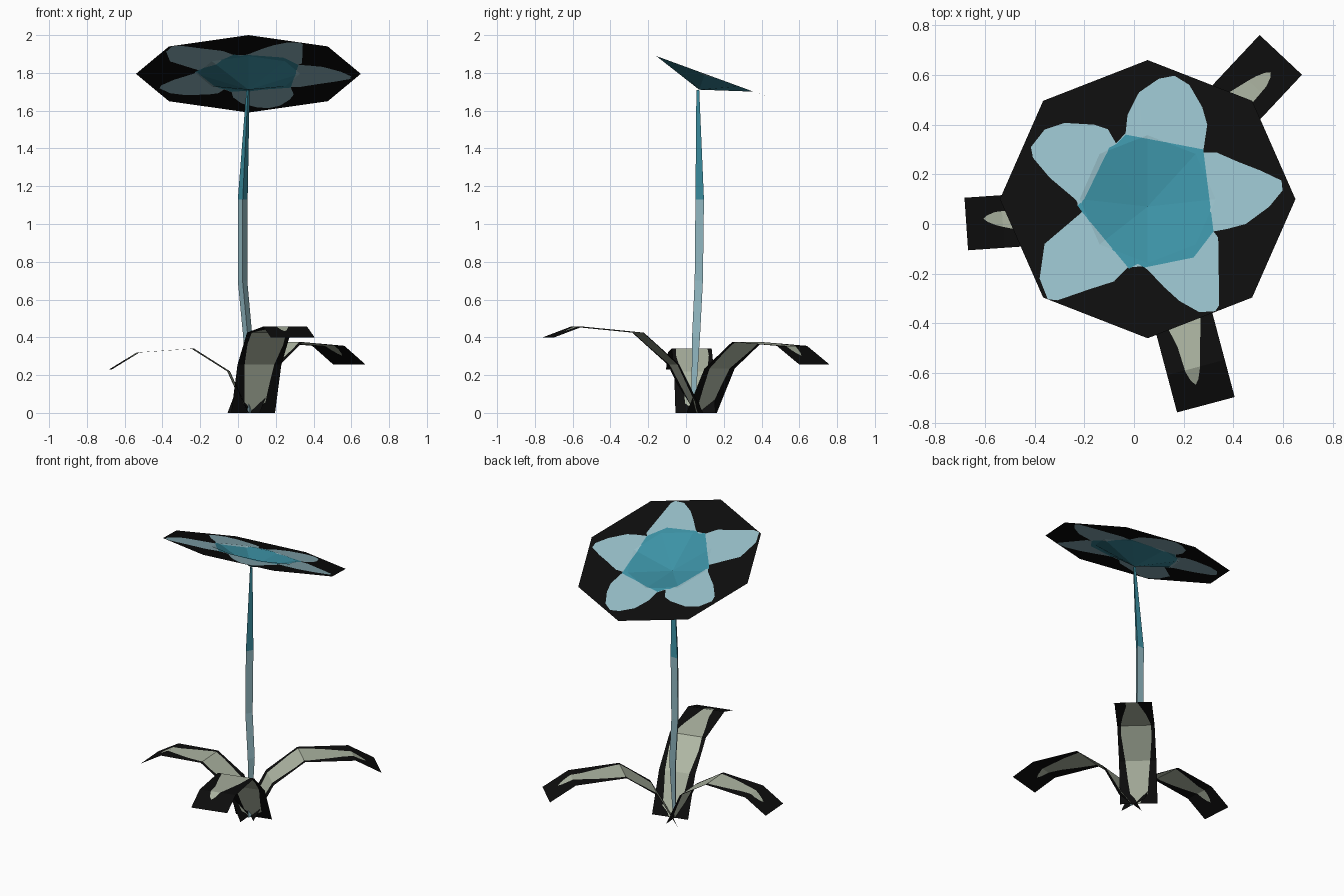
import bpy, bmesh, math
from mathutils import Vector

if "Cube" in bpy.data.objects:
    bpy.data.objects.remove(bpy.data.objects["Cube"])


def material(name, rgb):
    m = bpy.data.materials.new(name)
    m.diffuse_color = (*rgb, 1)
    m.use_nodes = True
    m.node_tree.nodes["Principled BSDF"].inputs["Base Color"].default_value = m.diffuse_color
    return m


BLACK = material("black", (0.004, 0.004, 0.004))
PALE = material("pale blue", (0.30, 0.505, 0.565))
TEAL = material("teal", (0.045, 0.285, 0.375))
GREEN = material("grey green", (0.42, 0.465, 0.365))


def finish(name, bm, mats):
    bmesh.ops.remove_doubles(bm, verts=bm.verts, dist=0.0005)
    me = bpy.data.meshes.new(name)
    bm.to_mesh(me)
    bm.free()
    for m in mats:
        me.materials.append(m)
    ob = bpy.data.objects.new(name, me)
    bpy.context.collection.objects.link(ob)


def lerp_table(table, t):
    for a, b in zip(table, table[1:]):
        if t <= b[0]:
            f = (t - a[0]) / (b[0] - a[0])
            return [p + (q - p) * f for p, q in zip(a[1:], b[1:])]
    return list(table[-1][1:])


# Flower head: tilted octagon with a sunken cone in the middle
APEX = Vector((0.055, 0.07))
MID = Vector((0.055, 0.10))


def octagon(s):
    return [MID + s * Vector((0.595 * math.cos(i * math.pi / 4), 0.56 * math.sin(i * math.pi / 4)))
            for i in range(8)]


rim, ring = octagon(1), octagon(0.46)
centre_patch = [(0.28, 0.29), (0.28, 0.30), (-0.034, 0.36), (-0.07, 0.323), (-0.10, 0.307), (-0.20, 0.10),
                (-0.227, 0.074), (-0.207, 0.046), (-0.02, -0.18), (0.014, -0.16), (0.042, -0.175),
                (0.24, -0.135), (0.32, -0.03)]
petals = [
    # right
    [(0.32, -0.03), (0.375, -0.02), (0.45, 0.0), (0.545, 0.07), (0.598, 0.135), (0.594, 0.175),
     (0.51, 0.215), (0.42, 0.25), (0.335, 0.287), (0.28, 0.287)],
    # back
    [(0.28, 0.30), (0.295, 0.40), (0.275, 0.47), (0.223, 0.56), (0.163, 0.597), (0.10, 0.585),
     (0.02, 0.53), (-0.026, 0.44), (-0.034, 0.365)],
    # back left
    [(-0.075, 0.323), (-0.10, 0.36), (-0.10, 0.38), (-0.16, 0.40), (-0.28, 0.407), (-0.36, 0.38),
     (-0.415, 0.31), (-0.407, 0.267), (-0.34, 0.187), (-0.235, 0.098)],
    # front left
    [(-0.207, 0.05), (-0.36, -0.08), (-0.38, -0.22), (-0.347, -0.303), (-0.307, -0.307),
     (-0.18, -0.263), (-0.08, -0.231), (-0.025, -0.175)],
    # front right
    [(0.04, -0.17), (0.07, -0.20), (0.122, -0.255), (0.183, -0.31), (0.263, -0.355),
     (0.327, -0.351), (0.343, -0.327), (0.339, -0.054), (0.32, -0.046)],
]
# the petals run clockwise/anticlockwise as drawn, joined in one closed outline
petal_outline = [p for petal in petals for p in petal]


def cast(poly, a):
    """Distance from the apex to an outline in direction a."""
    d, best = Vector((math.cos(a), math.sin(a))), 0.0
    pts = [Vector(p) - APEX for p in poly]
    for p, q in zip(pts, pts[1:] + pts[:1]):
        e = q - p
        den = d.x * e.y - d.y * e.x
        if abs(den) < 1e-9:
            continue
        r = (p.x * e.y - p.y * e.x) / den
        u = (p.x * d.y - p.y * d.x) / den
        if r > 0 and -1e-5 <= u <= 1 + 1e-5:
            best = max(best, r)
    return best


def flower():
    bm = bmesh.new()
    angles = {round(math.atan2(p[1] - APEX.y, p[0] - APEX.x), 4)
              for poly in (rim, ring, centre_patch, petal_outline) for p in poly}
    angles |= {round(i * math.tau / 72 - math.pi, 4) for i in range(72)}
    rays = []
    for a in sorted(angles):
        teal, fold, edge = cast(centre_patch, a), cast(ring, a), cast(rim, a)
        petal = max(teal, cast(petal_outline, a))
        radii = sorted([0, teal, fold, petal, edge])
        verts = []
        for r in radii:
            x, y = APEX.x + r * math.cos(a), APEX.y + r * math.sin(a)
            sink = 0.095 * max(0, 1 - r / fold)
            verts.append(bm.verts.new((x, y, 1.795 - 0.366 * (y - MID.y) - sink)))
        rays.append((verts, radii, teal, petal))
    for A, B in zip(rays, rays[1:] + rays[:1]):
        for k in range(4):
            quad = (A[0][k], A[0][k + 1], B[0][k + 1], B[0][k])
            r = (A[1][k] + A[1][k + 1] + B[1][k] + B[1][k + 1]) / 4
            f = bm.faces.new(quad)
            f.material_index = 2 if r < (A[2] + B[2]) / 2 else 1 if r < (A[3] + B[3]) / 2 else 0
    finish("flower_head", bm, [BLACK, PALE, TEAL])


flower()


# Stem: thin bent three-sided tube, teal at the top
def stem():
    bm = bmesh.new()
    path = [(0.058, 0.04, 0.0, 0.012), (0.052, 0.06, 0.40, 0.028), (0.024, 0.075, 0.70, 0.029),
            (0.025, 0.08, 1.13, 0.03), (0.053, 0.065, 1.71, 0.01)]
    rows = [[bm.verts.new((x + r * math.cos(a), y + r * math.sin(a), z))
             for a in (math.radians(-90 + 120 * i) for i in range(3))] for x, y, z, r in path]
    for k, (lo, hi) in enumerate(zip(rows, rows[1:])):
        for i in range(3):
            j = (i + 1) % 3
            bm.faces.new((lo[i], lo[j], hi[j], hi[i])).material_index = 1 if k == 3 else 0
    finish("stem", bm, [PALE, TEAL])


stem()

# Green leaf shape: (fraction of length, left edge, right edge) in half widths
BLADE = [(0, -0.05, 0.05), (0.03, -0.2, 0.2), (0.06, -0.5, 0.45), (0.14, -0.55, 0.55), (0.3, -0.7, 0.7),
         (0.43, -0.82, 0.82), (0.53, -0.78, 0.78), (0.64, -0.62, 0.62), (0.75, -0.36, 0.42),
         (0.85, -0.12, 0.38), (0.89, 0.02, 0.28), (0.91, 0.15, 0.16), (1, 0.15, 0.16)]


def leaf(name, base, tip, half, profile):
    """Folded strip: profile gives (distance out, height) at each fold."""
    bm = bmesh.new()
    base = Vector(base)
    d = (Vector(tip) - base).normalized()
    side = Vector((d.y, -d.x))
    lens = [0]
    for p, q in zip(profile, profile[1:]):
        lens.append(lens[-1] + math.dist(p, q))
    folds = [(l / lens[-1], *p) for l, p in zip(lens, profile)]
    stations = sorted({round(row[0], 4) for row in folds + BLADE})
    rows = []
    for t in stations:
        s, z = lerp_table(folds, t)
        row = []
        for v in (-1, *lerp_table(BLADE, t), 1):
            p = base + d * s + side * (v * half)
            row.append(bm.verts.new((p.x, p.y, z)))
        rows.append(row)
    for t, a, b in zip(stations, rows, rows[1:]):
        for k in range(3):
            f = bm.faces.new((a[k], a[k + 1], b[k + 1], b[k]))
            f.material_index = 1 if k == 1 and t < 0.905 else 0
    bmesh.ops.reverse_faces(bm, faces=bm.faces)
    for f in bm.faces:
        f.normal_update()
    if sum(f.normal.z * f.calc_area() for f in bm.faces) < 0:
        bmesh.ops.reverse_faces(bm, faces=bm.faces)
    finish(name, bm, [BLACK, GREEN])


# Three leaves around the base
leaf("front_leaf", (0.08, 0.06), (0.29, -0.73), 0.12,
     [(0, 0), (0.13, 0.255), (0.325, 0.425), (0.66, 0.457), (0.815, 0.40)])
leaf("back_right_leaf", (0.03, 0.083), (0.59, 0.68), 0.117,
     [(0, 0), (0.13, 0.235), (0.33, 0.375), (0.655, 0.355), (0.82, 0.255)])
leaf("left_leaf", (0.05, 0.05), (-0.675, 0.0), 0.106,
     [(0, 0), (0.10, 0.22), (0.29, 0.34), (0.58, 0.32), (0.727, 0.23)])
